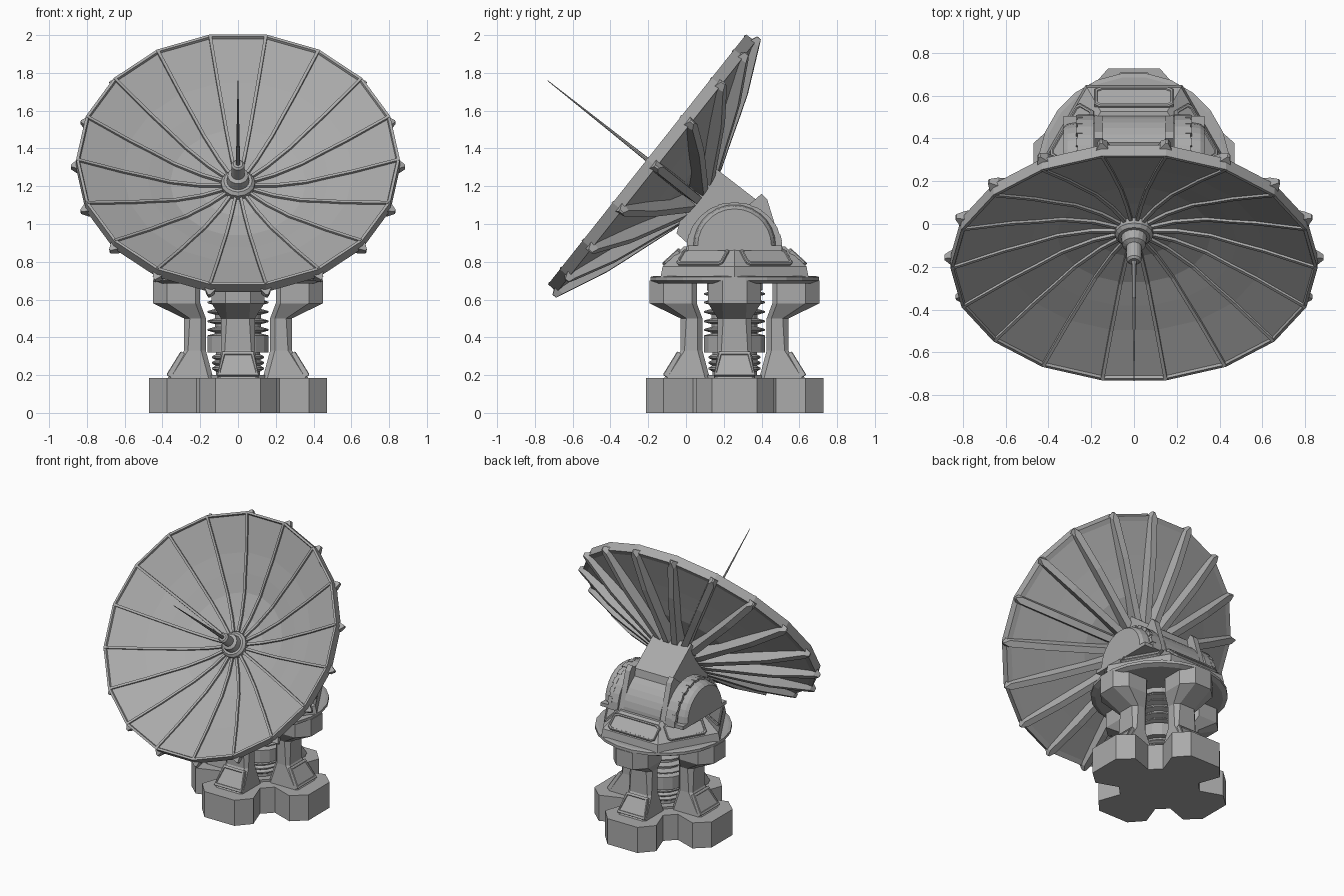
import bpy, bmesh
from math import cos, sin, pi, radians
from mathutils import Matrix, Vector

if "Cube" in bpy.data.objects:
    bpy.data.objects.remove(bpy.data.objects["Cube"], do_unlink=True)

grey = bpy.data.materials.new("light_grey")
grey.use_nodes = True
grey.diffuse_color = (0.4, 0.4, 0.4, 1)
grey.node_tree.nodes["Principled BSDF"].inputs["Base Color"].default_value = (0.4, 0.4, 0.4, 1)

AXIS_Y = 0.257                                   # vertical axis of the pedestal
STAND = Matrix.Translation((0, AXIS_Y, 0))
DISH = Matrix.Translation((0, -0.2, 1.337)) @ Matrix.Rotation(radians(51.6), 4, 'X')


def turn(base, angle):
    return base @ Matrix.Rotation(angle, 4, 'Z')


def loft(name, rings, matrix=Matrix()):
    """Skin a stack of equal rings and cap both ends."""
    bm = bmesh.new()
    loops = [[bm.verts.new(matrix @ Vector(p)) for p in ring] for ring in rings]
    n = len(loops[0])
    for a, b in zip(loops, loops[1:]):
        for i in range(n):
            j = (i + 1) % n
            bm.faces.new((a[i], a[j], b[j], b[i]))
    bm.faces.new(loops[0])
    bm.faces.new(loops[-1])
    bmesh.ops.recalc_face_normals(bm, faces=bm.faces)
    mesh = bpy.data.meshes.new(name)
    bm.to_mesh(mesh)
    bm.free()
    mesh.materials.append(grey)
    obj = bpy.data.objects.new(name, mesh)
    bpy.context.collection.objects.link(obj)


def lathe(name, profile, sides, matrix, start=0.0):
    loft(name, [[(r * cos(start + 2 * pi * i / sides), r * sin(start + 2 * pi * i / sides), z)
                 for i in range(sides)] for r, z in profile], matrix)


def slab_x(name, outline, x0, x1, matrix=Matrix()):
    """Outline in the y-z plane, extruded along x."""
    loft(name, [[(x, y, z) for y, z in outline] for x in (x0, x1)], matrix)


def rib(name, stations, front, back, tip, matrix):
    """Radial bar; stations are (radius, front height, back height), the last narrowed by tip."""
    rings = []
    for r, f, b in stations:
        k = tip if r == stations[-1][0] else 1
        rings.append([(r, -front * k, f), (r, front * k, f), (r, back * k, b), (r, -back * k, b)])
    loft(name, rings, matrix)


def panel(name, bottom, top, wide, narrow, lift, clip, matrix):
    """Raised plate with clipped corners lying on a slope between two (radius, z) points."""
    b, t = Vector((bottom[0], 0, bottom[1])), Vector((top[0], 0, top[1]))
    up = t - b
    normal = Vector((up.z, 0, -up.x)).normalized()

    def ring(shrink, height):
        pts = []
        for s, v in ((-1, clip), (clip - 1, 0), (1 - clip, 0), (1, clip),
                     (1, 1 - clip), (1 - clip, 1), (clip - 1, 1), (-1, 1 - clip)):
            w = wide + (narrow - wide) * v - (1 - shrink) * 0.06
            pts.append(b + up * (0.5 + (v - 0.5) * shrink) + Vector((0, s * w, 0))
                       + normal * height)
        return pts
    loft(name, [ring(1, -0.02), ring(1, lift * 0.7), ring(0.92, lift),
                ring(0.78, lift), ring(0.74, lift - 0.006)], matrix)


# Cross shaped foot with deep notched corners
arm = [(0.47, -0.12), (0.47, 0.12), (0.375, 0.205), (0.22, 0.15), (0.15, 0.22), (0.205, 0.375)]
foot = [turn(Matrix(), k * pi / 2) @ Vector((x, y, 0)) for k in range(4) for x, y in arm]
loft("foot", [[p + Vector((0, 0, z)) for p in foot] for z in (0, 0.185)], STAND)

# Four legs with a flared base and a broad chamfered head
for k in range(4):
    m = turn(STAND, k * pi / 2)
    rings = []
    for z, inner, outer, w, c in ((0.18, 0.13, 0.375, 0.11, 0.015), (0.33, 0.17, 0.285, 0.09, 0.02),
                                  (0.5, 0.17, 0.285, 0.09, 0.03), (0.58, 0.2, 0.45, 0.14, 0.075),
                                  (0.7, 0.2, 0.45, 0.14, 0.075)):
        rings.append([(inner, 0.025 - w, z), (inner + 0.025, -w, z), (outer - c, -w, z),
                      (outer, c - w, z), (outer, w - c, z), (outer - c, w, z),
                      (inner + 0.025, w, z), (inner, w - 0.025, z)])
    loft("leg", rings, m)
    panel("leg_panel", (0.37, 0.195), (0.293, 0.32), 0.11, 0.085, 0.012, 0.02, m)

# Central column with collars and bellows
lathe("column", [(0.17, 0.18), (0.17, 0.2), (0.12, 0.2), (0.12, 0.32), (0.165, 0.32),
                 (0.165, 0.41), (0.125, 0.42), (0.125, 0.64), (0.15, 0.65), (0.15, 0.7)],
      16, STAND, pi / 16)
for z, r in ((0.235, 0.14), (0.265, 0.14), (0.295, 0.14),
             (0.44, 0.165), (0.485, 0.165), (0.535, 0.165), (0.585, 0.165), (0.63, 0.165)):
    lathe("bellows_ring", [(0.115, z - 0.018), (r, z - 0.004), (r, z + 0.004), (0.115, z + 0.018)],
          16, STAND, pi / 16)

# Turntable and six sided housing
lathe("turntable", [(0.42, 0.685), (0.45, 0.7), (0.45, 0.72), (0.43, 0.725)], 24, STAND, pi / 24)
lathe("housing", [(0.452, 0.72), (0.44, 0.775), (0.31, 0.88)], 6, STAND)
for k in range(6):
    half = 0.185 if k in (1, 4) else 0.14        # front and back plates are wider
    panel("housing_panel", (0.375, 0.78), (0.285, 0.862), half, half, 0.016, 0.12,
          turn(STAND, pi / 6 + k * pi / 3))


# Bearing drums either side of the elevation arm
def arch(r, z0, steps=14):
    return [(AXIS_Y + r * cos(pi * i / steps), z0 + r * sin(pi * i / steps))
            for i in range(steps + 1)]


for s in (-1, 1):
    slab_x("bearing_ring", arch(0.255, 0.86), s * 0.19, s * 0.265)
    loft("bearing_drum", [[(s * x, y, z) for y, z in arch(r, 0.885)]
                          for x, r in ((0.2, 0.23), (0.31, 0.21), (0.33, 0.195))])
    slab_x("bearing_sill", [(0.01, 0.86), (0.505, 0.86), (0.505, 0.885), (0.01, 0.885)],
           s * 0.19, s * 0.33)
    for i in range(1, 12):
        m = Matrix.Translation((0, AXIS_Y, 0.86)) @ Matrix.Rotation(pi * i / 12, 4, 'X')
        slab_x("ring_lug", [(0.235, -0.02), (0.256, -0.02), (0.256, 0.02), (0.235, 0.02)],
               s * 0.24, s * 0.272, m)
    slab_x("arm_cheek", [(0.33, 1.1), (0.36, 1.125), (0.4, 1.16), (0.43, 1.13), (0.47, 1.0),
                         (0.51, 0.86), (0.3, 0.86)], s * 0.145, s * 0.185)

# Elevation arm and its curved rear cover
slab_x("elevation_arm", [(0.15, 1.3), (0.37, 1.13), (0.42, 0.86), (0.05, 0.86),
                         (-0.05, 0.95), (-0.01, 1.1)], -0.15, 0.15)
cover = [(AXIS_Y + r * cos(radians(a)), 0.86 + r * sin(radians(a)))
         for r, angles in ((0.25, range(0, 71, 10)), (0.15, (70, 0))) for a in angles]
slab_x("rear_cover", cover, -0.146, 0.146)

# Dish shell, flattening towards the middle, with a thick rim
lathe("dish", [(0.06, -0.22), (0.2, -0.22), (0.36, -0.19), (0.48, -0.145), (0.61, -0.1),
               (0.838, -0.005), (0.842, 0.008), (0.857, 0.008), (0.859, -0.055), (0.825, -0.06),
               (0.61, -0.13), (0.48, -0.175), (0.36, -0.22), (0.2, -0.25), (0.06, -0.26)], 18, DISH)

# Radial ribs, deep at the back and slim at the front
for k in range(18):
    m = turn(DISH, k * pi / 9)
    rib("back_rib", [(0.06, -0.24, -0.35), (0.1, -0.24, -0.355), (0.2, -0.235, -0.335),
                     (0.36, -0.21, -0.28), (0.48, -0.165, -0.24), (0.61, -0.12, -0.195),
                     (0.85, -0.03, -0.085), (0.885, -0.045, -0.07)], 0.031, 0.022, 0.2, m)
    rib("front_rib", [(0.06, -0.205, -0.23), (0.2, -0.205, -0.23), (0.36, -0.177, -0.2),
                      (0.48, -0.132, -0.155), (0.61, -0.087, -0.11), (0.85, 0.012, -0.02)],
        0.008, 0.01, 1, m)

# Hub, feed horn and needle
lathe("rear_hub", [(0.15, -0.24), (0.15, -0.33), (0.1, -0.36)], 18, DISH)
lathe("hub", [(0.09, -0.24), (0.09, -0.19), (0.075, -0.175), (0.06, -0.175), (0.055, -0.13),
              (0.035, -0.12), (0.035, -0.04), (0.025, -0.03)], 16, DISH)
lathe("needle", [(0.012, -0.04), (0.008, 0.2), (0.002, 0.68)], 8, DISH)
